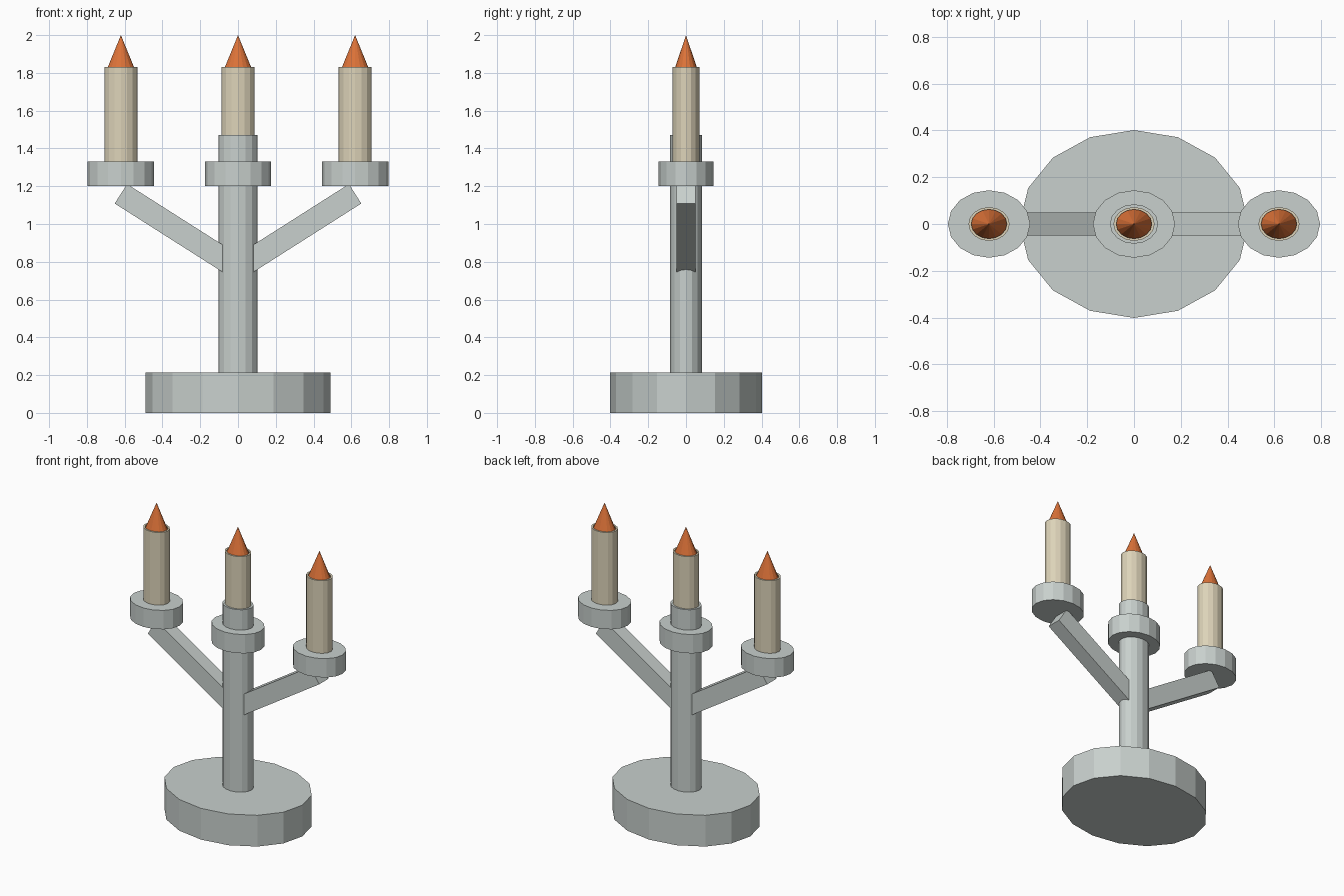
import bpy, bmesh, math
from mathutils import Matrix, Vector

cube = bpy.data.objects.get("Cube")
if cube:
    bpy.data.objects.remove(cube, do_unlink=True)

SIDES = 16
SQUASH = 0.82  # depth of every round part relative to its width


def material(name, rgb):
    mat = bpy.data.materials.new(name)
    mat.use_nodes = True
    mat.diffuse_color = (*rgb, 1)
    mat.node_tree.nodes["Principled BSDF"].inputs["Base Color"].default_value = (*rgb, 1)
    return mat


metal = material("grey metal", (0.58, 0.63, 0.61))
wax = material("cream wax", (0.72, 0.65, 0.48))
fire = material("orange flame", (0.72, 0.17, 0.04))


def add_object(name, bm, mat):
    bmesh.ops.recalc_face_normals(bm, faces=bm.faces)
    mesh = bpy.data.meshes.new(name)
    bm.to_mesh(mesh)
    bm.free()
    mesh.materials.append(mat)
    obj = bpy.data.objects.new(name, mesh)
    bpy.context.collection.objects.link(obj)
    return obj


def turned(name, profile, mat, x=0):
    """Flat-sided oval solid from (radius, height) points, capped at both ends."""
    bm = bmesh.new()
    rings = []
    for r, z in profile:
        angles = [math.tau * i / SIDES for i in range(SIDES)]
        if r == 0:
            rings.append([bm.verts.new((x, 0, z))] * SIDES)
        else:
            rings.append([bm.verts.new((x + r * math.cos(a), r * SQUASH * math.sin(a), z))
                          for a in angles])
    for low, high in zip(rings, rings[1:]):
        for i in range(SIDES):
            j = (i + 1) % SIDES
            corners = dict.fromkeys((low[i], low[j], high[j], high[i]))
            bm.faces.new(list(corners))
    for (r, z), ring in zip((profile[0], profile[-1]), (rings[0], rings[-1])):
        if r > 0:
            bm.faces.new(ring)
    return add_object(name, bm, mat)


def arm(name, side):
    """Square bar sloping up from the stem to the underside of a cup."""
    start, end = Vector((0.03 * side, 0, 0.785)), Vector((0.62 * side, 0, 1.16))
    along = end - start
    bm = bmesh.new()
    bmesh.ops.create_cube(bm, size=1)
    bmesh.ops.scale(bm, verts=bm.verts, vec=(along.length, 0.1, 0.122))
    tilt = Matrix.Rotation(-math.atan2(along.z, along.x), 4, 'Y')
    bmesh.ops.transform(bm, verts=bm.verts,
                        matrix=Matrix.Translation((start + end) / 2) @ tilt)
    return add_object(name, bm, metal)


# Base and stem
turned("base", [(0.49, 0), (0.49, 0.215)], metal)
turned("stem", [(0.103, 0.2), (0.103, 1.47)], metal)

# Side arms
arm("left_arm", 1)
arm("right_arm", -1)

# Cups, hollow-rimmed candles and flames
for label, x in (("right", -0.62), ("centre", 0), ("left", 0.62)):
    turned(label + "_cup", [(0.176, 1.2), (0.176, 1.33)], metal, x)
    turned(label + "_candle",
           [(0.088, 1.31), (0.088, 1.83), (0.076, 1.83), (0.076, 1.79)], wax, x)
    turned(label + "_flame", [(0.086, 1.79), (0, 2.0)], fire, x)
